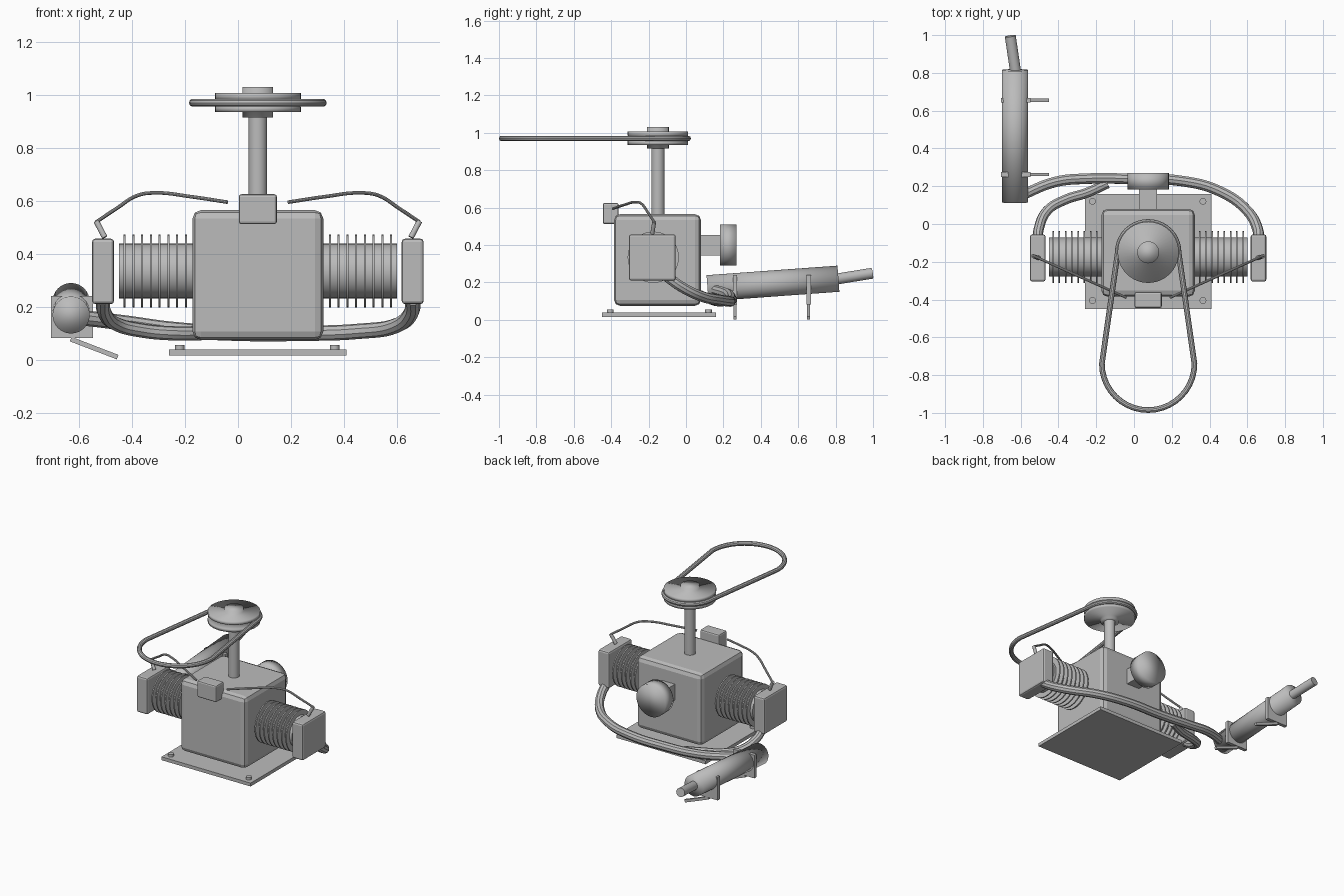
import bpy, math
from mathutils import Vector

if "Cube" in bpy.data.objects:
    bpy.data.objects.remove(bpy.data.objects["Cube"], do_unlink=True)

GREY = (0.5, 0.5, 0.5, 1)
metal = bpy.data.materials.new("plain grey metal")
metal.use_nodes = True
metal.diffuse_color = GREY
metal.node_tree.nodes["Principled BSDF"].inputs["Base Color"].default_value = GREY

CX = 0.075            # engine centre line
CYL_Y, CYL_Z = -0.175, 0.335
SHAFT_Y = -0.15


def finish(ob, name, smooth=None):
    """Name the part, give it its material and its shading."""
    ob.name = name
    ob.data.materials.append(metal)
    if smooth == "all":
        bpy.ops.object.shade_smooth()
    elif smooth == "edges":
        bpy.ops.object.shade_smooth_by_angle(angle=math.radians(35))
    return ob


def box(name, x, y, z, bevel=0.0, segments=2):
    """Box from its x, y and z ranges."""
    bpy.ops.mesh.primitive_cube_add(size=1, location=[sum(r) / 2 for r in (x, y, z)])
    ob = bpy.context.object
    ob.scale = [r[1] - r[0] for r in (x, y, z)]
    bpy.ops.object.transform_apply(location=False, rotation=False, scale=True)
    if bevel:
        mod = ob.modifiers.new("rounded_edges", "BEVEL")
        mod.width, mod.segments = bevel, segments
    return finish(ob, name)


def rod(name, a, b, radius, sides=32, smooth="edges"):
    """Cylinder between two points."""
    a, b = Vector(a), Vector(b)
    bpy.ops.mesh.primitive_cylinder_add(vertices=sides, radius=radius,
                                        depth=(b - a).length, location=(a + b) / 2)
    ob = bpy.context.object
    ob.rotation_euler = (b - a).to_track_quat("Z", "Y").to_euler()
    return finish(ob, name, smooth)


def tube(name, points, radius, closed=False, curved=True):
    """Round tube along a path."""
    curve = bpy.data.curves.new(name, "CURVE")
    curve.dimensions = "3D"
    curve.bevel_depth, curve.bevel_resolution = radius, 3
    curve.use_fill_caps = True
    if curved:
        spline = curve.splines.new("BEZIER")
        spline.resolution_u = 6
        spline.bezier_points.add(len(points) - 1)
        for p, co in zip(spline.bezier_points, points):
            p.co = co
            p.handle_left_type = p.handle_right_type = "AUTO"
    else:
        spline = curve.splines.new("POLY")
        spline.points.add(len(points) - 1)
        for p, co in zip(spline.points, points):
            p.co = (*co, 1)
    spline.use_cyclic_u = closed
    ob = bpy.data.objects.new(name, curve)
    bpy.context.collection.objects.link(ob)
    bpy.ops.object.select_all(action="DESELECT")
    ob.select_set(True)
    bpy.context.view_layer.objects.active = ob
    bpy.ops.object.convert(target="MESH")
    return finish(bpy.context.object, name, "edges")


def lathe(name, profile, location, sides=40):
    """Solid of revolution about z; profile runs from axis to axis."""
    verts, faces = [], []
    for i in range(sides):
        t = math.tau * i / sides
        verts += [(r * math.cos(t), r * math.sin(t), z) for r, z in profile[1:-1]]
    n = len(profile) - 2
    for i in range(sides):
        a, b = i * n, (i + 1) % sides * n
        faces += [(a + k, b + k, b + k + 1, a + k + 1) for k in range(n - 1)]
    faces.append([i * n for i in reversed(range(sides))])
    faces.append([i * n + n - 1 for i in range(sides)])
    mesh = bpy.data.meshes.new(name)
    mesh.from_pydata(verts, [], faces)
    ob = bpy.data.objects.new(name, mesh)
    bpy.context.collection.objects.link(ob)
    ob.location = location
    bpy.ops.object.select_all(action="DESELECT")
    ob.select_set(True)
    bpy.context.view_layer.objects.active = ob
    return finish(ob, name, "all")


# Base plate and its four bolts
box("base_plate", (-0.26, 0.41), (-0.45, 0.16), (0.016, 0.039))
for x in (-0.22, 0.365):
    for y in (-0.405, 0.12):
        rod("base_bolt", (x, y, 0.03), (x, y, 0.056), 0.018, 16)

# Crankcase and ignition box
box("crankcase", (-0.172, 0.322), (-0.385, 0.08), (0.075, 0.565), 0.032)
box("ignition_box", (0.003, 0.147), (-0.445, -0.36), (0.512, 0.625), 0.01)

# Air intake and filter at the back
box("intake_neck", (0.027, 0.123), (0.06, 0.19), (0.345, 0.453))
rod("air_filter", (CX, 0.183, 0.4), (CX, 0.27, 0.4), 0.109, 40, "all")

# Finned cylinders, heads and ignition leads on both sides
for side, s in (("right", -1), ("left", 1)):
    def at(d, y=CYL_Y, z=CYL_Z):
        return (CX + s * d, y, z)

    rod(side + "_cylinder", at(0.2), at(0.525), 0.103, 40)
    for i in range(8):
        d = 0.272 + 0.033 * i
        rod(side + "_cooling_fin", at(d - 0.004), at(d + 0.004), 0.137, 40)
    ends = sorted((CX + s * 0.543, CX + s * 0.626))
    box(side + "_cylinder_head", ends, (-0.305, -0.055), (0.21, 0.457), 0.012)
    lead = [(0.115, 0.595), (0.255, 0.616), (0.385, 0.63), (0.455, 0.62),
            (0.535, 0.57), (0.61, 0.52)]
    tube(side + "_ignition_lead",
         [at(d, -0.39 + 0.45 * (d - 0.115), z) for d, z in lead], 0.007)
    rod(side + "_plug_cap", at(0.61, -0.17, 0.523), at(0.578, -0.18, 0.462), 0.011, 12)

# Output shaft, grooved pulley and drive belt
rod("output_shaft", (CX, SHAFT_Y, 0.54), (CX, SHAFT_Y, 0.93), 0.035)
lathe("pulley", [(0, 0.915), (0.058, 0.915), (0.058, 0.935), (0.162, 0.935),
                 (0.162, 0.955), (0.135, 0.97), (0.162, 0.985), (0.162, 1.007),
                 (0.058, 1.007), (0.058, 1.03), (0, 1.03)], (CX, SHAFT_Y, 0))
belt = []
for cy, r, start in ((SHAFT_Y, 0.161, 0), (-0.74, 0.245, math.pi)):
    for i in range(21):
        t = start + math.pi * i / 20
        belt.append((CX + r * math.cos(t), cy + r * math.sin(t), 0.97))
tube("drive_belt", belt, 0.015, closed=True, curved=False)

# Exhaust pipes
tube("left_exhaust_pipe",
     [(0.66, -0.1, 0.23), (0.655, -0.03, 0.18), (0.6, 0.07, 0.13), (0.45, 0.175, 0.107),
      (0.25, 0.228, 0.1), (0, 0.238, 0.1), (-0.25, 0.24, 0.115),
      (-0.42, 0.222, 0.138), (-0.6, 0.15, 0.16)], 0.029)
tube("right_exhaust_pipe",
     [(-0.51, -0.1, 0.23), (-0.505, -0.03, 0.18), (-0.46, 0.07, 0.135),
      (-0.36, 0.13, 0.11), (-0.25, 0.165, 0.1), (-0.14, 0.215, 0.1)], 0.027)

# Muffler, tail pipe and support brackets
rod("muffler", (-0.63, 0.115, 0.169), (-0.63, 0.815, 0.22), 0.07, 32, "all")
rod("tail_pipe", (-0.62, 0.76, 0.211), (-0.655, 0.995, 0.249), 0.029, 24)
for y in (0.262, 0.655):
    box("bracket_plate", (-0.705, -0.547), (y - 0.012, y + 0.012), (0.083, 0.24))
    leg = box("bracket_leg", (-0.095, 0.095), (-0.009, 0.009), (-0.009, 0.009))
    leg.location = (-0.543, y, 0.044)
    leg.rotation_euler.y = math.radians(21)
